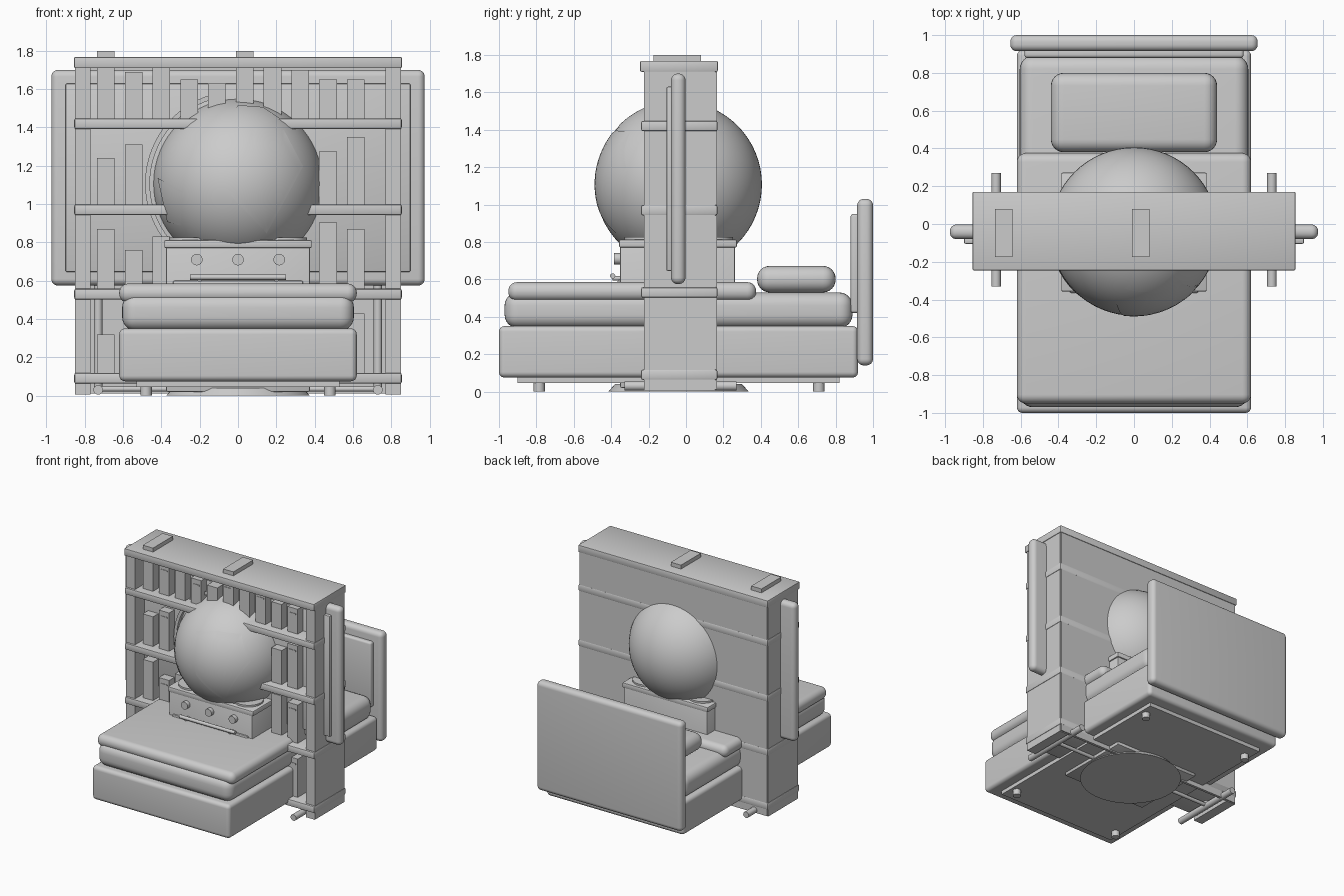
import bpy, bmesh, math
from mathutils import Vector

if "Cube" in bpy.data.objects:
    bpy.data.objects.remove(bpy.data.objects["Cube"])

GC = Vector((0, -0.04, 1.107))   # globe centre


def add_mesh(name, bm, smooth=True):
    me = bpy.data.meshes.new(name)
    bm.to_mesh(me)
    bm.free()
    ob = bpy.data.objects.new(name, me)
    bpy.context.collection.objects.link(ob)
    if smooth:
        bpy.ops.object.select_all(action='DESELECT')
        ob.select_set(True)
        bpy.context.view_layer.objects.active = ob
        bpy.ops.object.shade_smooth_by_angle(angle=math.radians(35))
    return ob


def box(name, x, y, z, bevel=0, segs=6):
    """Box from (min, max) ranges, optionally with rounded edges."""
    bm = bmesh.new()
    bmesh.ops.create_cube(bm, size=1)
    for v in bm.verts:
        v.co = [r[0] + (c + 0.5) * (r[1] - r[0]) for c, r in zip(v.co, (x, y, z))]
    if bevel:
        bmesh.ops.bevel(bm, geom=bm.edges[:], offset=bevel, segments=segs,
                        profile=0.5, affect='EDGES', clamp_overlap=True)
    return add_mesh(name, bm, bool(bevel))


def rod(name, a, b, r, r2=None, segs=24):
    """Cylinder or cone between two points."""
    a, b = Vector(a), Vector(b)
    bm = bmesh.new()
    bmesh.ops.create_cone(bm, cap_ends=True, segments=segs, radius1=r,
                          radius2=r if r2 is None else r2, depth=(b - a).length)
    rot = (b - a).to_track_quat('Z', 'Y')
    for v in bm.verts:
        v.co = rot @ v.co + (a + b) / 2
    return add_mesh(name, bm)


# bed
box("bed_base", (-.62, .62), (-1, .92), (.075, .35), .03)
box("bed_underside_plinth", (-.53, .53), (-.9, .82), (.045, .09))
for x in (-.48, .48):
    for y in (-.785, .71):
        rod("bed_foot", (x, y, 0), (x, y, .06), .03)
box("mattress", (-.605, .605), (-.97, .89), (.34, .53), .07)
box("duvet", (-.62, .62), (-.95, .375), (.485, .585), .047)
box("pillow", (-.44, .44), (.38, .8), (.53, .672), .068)
box("headboard", (-.655, .655), (.915, 1), (.14, 1.03), .035)
box("headboard_panel", (-.58, .58), (.88, .93), (.42, .95), .015, 3)

# bookcase
for s in (-1, 1):
    box("bookcase_side", sorted((s * .77, s * .85)), (-.225, .155), (0.005, 1.72))
box("bookcase_back", (-.845, .845), (.145, .165), (0.01, 1.72))
for z in (.09, .53, .97, 1.42):
    box("bookcase_shelf", (-.855, .855), (-.24, .168), (z - .028, z + .028), .01, 2)
box("bookcase_top", (-.855, .855), (-.245, .17), (1.71, 1.768), .006, 2)

# books, given as column index and top height on each shelf
rows = [
    (1.448, {0: 1.8, 1: 1.69, 2: 1.71, 3: 1.65, 4: 1.63, 5: 1.8, 6: 1.71, 7: 1.70, 8: 1.65, 9: 1.65}),
    (.998, {0: 1.24, 1: 1.31, 8: 1.275, 9: 1.35}),
    (.558, {0: .87, 1: .76, 2: .83, 8: .905, 9: .87}),
    (.118, {0: .32, 9: .43}),
]
for floor, row in rows:
    for col, top in row.items():
        x = -.69 + .145 * col
        box("book", (x - .046, x + .046), (-.175, .08), (floor, top))
        if col % 2:
            box("book_spine_band", (x - .03, x + .03), (-.179, -.17),
                (min(top, 1.7) - .05, min(top, 1.7) - .04))

# flat screen with legs
box("screen_frame", (-.975, .975), (-.08, -.003), (.575, 1.7), .035)
box("screen_panel", (-.9, .9), (-.105, -.07), (.645, 1.63), .008, 2)
for x in (-.73, .73):
    rod("screen_leg", (x, -.03, .03), (x, -.03, .6), .022)
    rod("screen_foot", (x, -.33, .03), (x, .27, .03), .025)
rod("screen_crossbar", (-.73, -.03, .035), (.73, -.03, .035), .014)

# cooker body
box("cooker_body", (-.375, .375), (-.352, .262), (.02, .78), .008, 2)
box("cooker_top", (-.385, .385), (-.358, .272), (.77, .812), .008, 2)
box("oven_door", (-.34, .34), (-.365, -.34), (.12, .6), .008, 2)
for x in (-.215, 0, .215):
    rod("cooker_knob", (x, -.345, .71), (x, -.385, .71), .03)
rod("oven_handle", (-.25, -.392, .618), (.25, -.392, .618), .014)
for x in (-.2, .2):
    rod("oven_handle_mount", (x, -.392, .605), (x, -.345, .605), .012)
for x in (-.25, .25):
    for y in (-.22, .14):
        rod("burner", (x, y, .8), (x, y, .826), .11)

# globe base, ball and meridian arc
rod("globe_base", (0, -.04, 0), (0, -.04, .04), .375, .34, 64)
bm = bmesh.new()
bmesh.ops.create_uvsphere(bm, u_segments=64, v_segments=32, radius=.446)
bmesh.ops.translate(bm, verts=bm.verts, vec=GC)
add_mesh("globe_ball", bm)

bm = bmesh.new()
prev = None
N = 48
for i in range(N + 1):
    a = math.radians(109 + 180 * i / N)
    ring = [bm.verts.new((r * math.cos(a), y, GC.z + r * math.sin(a)))
            for r, y in ((.46, -.135), (.485, -.135), (.485, -.1), (.46, -.1))]
    if prev:
        for k in range(4):
            bm.faces.new((prev[k], prev[k - 1], ring[k - 1], ring[k]))
    if i in (0, N):
        bm.faces.new(ring)
    prev = ring
bmesh.ops.recalc_face_normals(bm, faces=bm.faces)
add_mesh("globe_meridian", bm)

# slightly raised land areas on the globe, drawn as (x, z) outlines
lands = [
    [(-.1, .25), (.08, .29), (.24, .28), (.34, .09), (.15, -.26), (-.04, -.06)],
    [(-.42, .03), (-.29, -.04), (-.3, -.22), (-.37, -.2)],
    [(-.05, .33), (0, .41), (.13, .4), (.22, .34), (.1, .3)],
]
for outline in lands:
    bm = bmesh.new()
    f = bm.faces.new([bm.verts.new((x, 0, z)) for x, z in outline])
    bmesh.ops.triangulate(bm, faces=[f])
    bmesh.ops.subdivide_edges(bm, edges=bm.edges[:], cuts=11, use_grid_fill=True)
    R = .449
    for v in bm.verts:
        y = -math.sqrt(max(0, R * R - v.co.x ** 2 - v.co.z ** 2))
        v.co = GC + Vector((v.co.x, y, v.co.z)).normalized() * R
    bmesh.ops.recalc_face_normals(bm, faces=bm.faces)
    if sum((f.normal.y for f in bm.faces)) > 0:
        bmesh.ops.reverse_faces(bm, faces=bm.faces)
    add_mesh("globe_land", bm)
